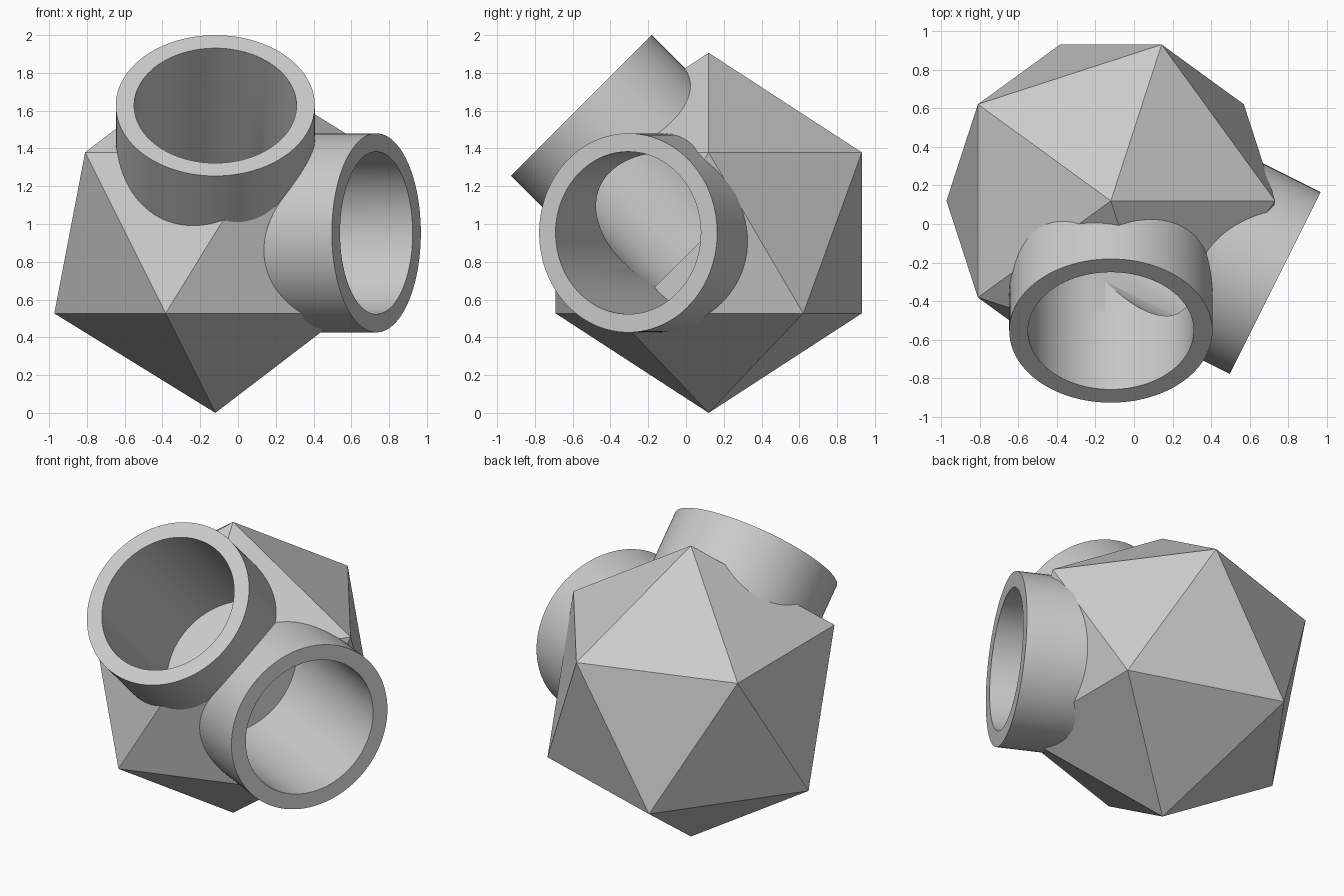
import bpy
from math import radians
from mathutils import Vector

cube = bpy.data.objects.get("Cube")
if cube:
    bpy.data.objects.remove(cube, do_unlink=True)

RADIUS = 0.953
CENTRE = Vector((-0.12, 0.12, RADIUS))
PIPES = {"upper_front": Vector((0, -1, 1)).normalized(),
         "left_side": Vector((2, -1, 0)).normalized()}

grey = bpy.data.materials.new("plain_grey")
grey.use_nodes = True
grey.diffuse_color = (0.6, 0.6, 0.6, 1)
grey.node_tree.nodes["Principled BSDF"].inputs["Base Color"].default_value = grey.diffuse_color


def cylinder(name, axis, radius, start, end):
    """Cylinder running along an axis out of the body centre."""
    bpy.ops.mesh.primitive_cylinder_add(
        vertices=96, radius=radius, depth=end - start,
        location=CENTRE + axis * (start + end) / 2,
        rotation=axis.to_track_quat('Z', 'Y').to_euler())
    obj = bpy.context.object
    obj.name = name
    return obj


# Bore cutters, both reaching the centre of the body
bores = [cylinder(name + "_bore_cutter", axis, 0.43, 0, 1.1)
         for name, axis in PIPES.items()]

# Solid twenty-sided body and the two pipe collars
bpy.ops.mesh.primitive_ico_sphere_add(subdivisions=1, radius=RADIUS, location=CENTRE)
body = bpy.context.object
body.name = "faceted_body"
parts = [body] + [cylinder(name + "_pipe", axis, 0.527, 0.387, RADIUS)
                  for name, axis in PIPES.items()]

# Hollow every part with both bores, then smooth only the round walls
for part in parts:
    part.data.materials.append(grey)
    bpy.ops.object.select_all(action='DESELECT')
    part.select_set(True)
    bpy.context.view_layer.objects.active = part
    for bore in bores:
        cut = part.modifiers.new("bore", 'BOOLEAN')
        cut.operation = 'DIFFERENCE'
        cut.solver = 'EXACT'
        cut.object = bore
        bpy.ops.object.modifier_apply(modifier=cut.name)
    bpy.ops.object.shade_smooth_by_angle(angle=radians(25))

for bore in bores:
    bore.hide_render = True
    bore.hide_set(True)
